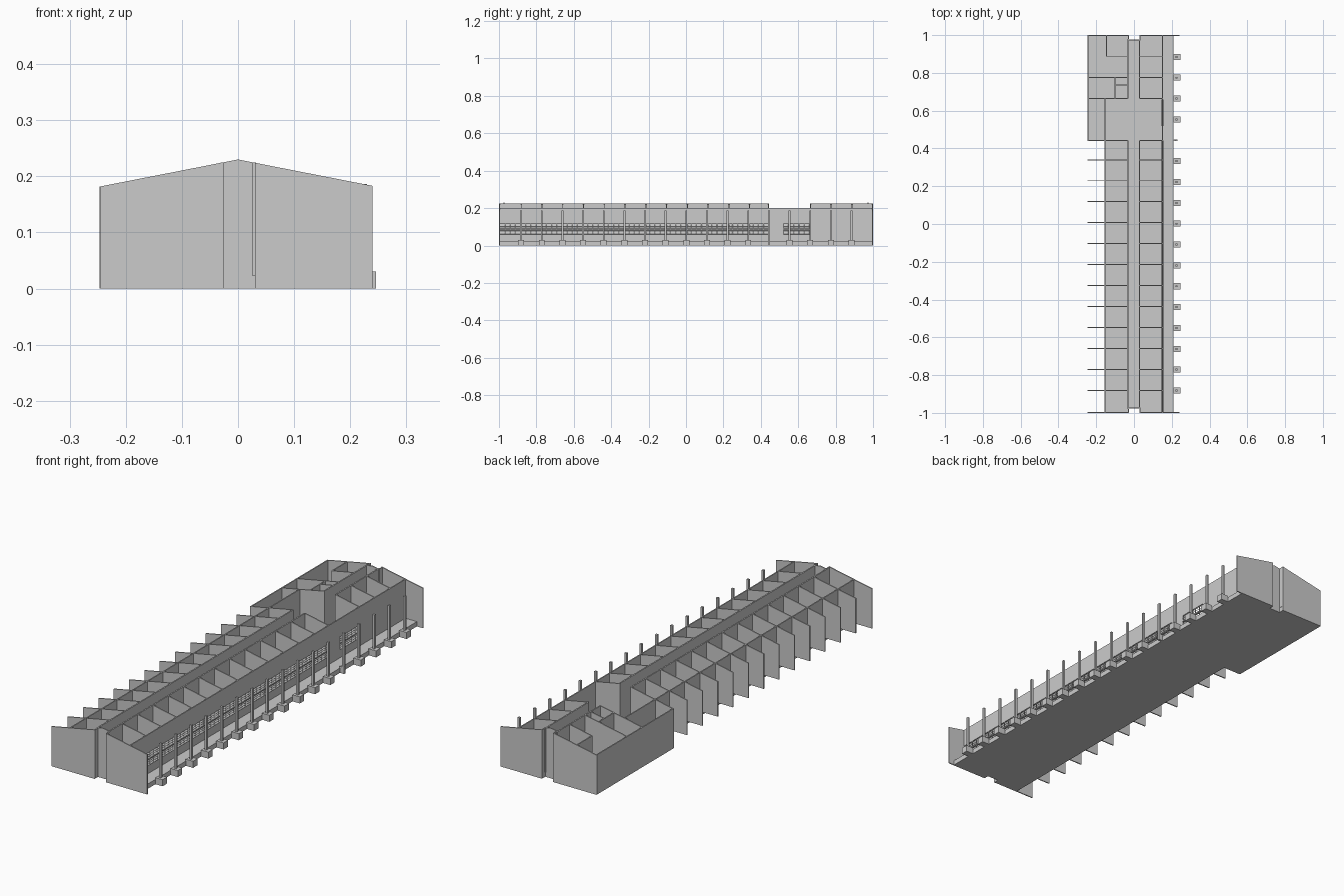
import bpy, bmesh, math
from mathutils import Matrix, Vector

if "Cube" in bpy.data.objects:
    bpy.data.objects.remove(bpy.data.objects["Cube"])

T = 0.005          # wall thickness
FL = 0.022         # floor level
BAY = 0.111        # bay spacing
bays = [-0.992 + BAY * i for i in range(13)] + [0.442]


def roof(x):
    """Height of the (absent) gable roof at x."""
    return 0.23 - 0.196 * abs(x)


def finish(name, bm):
    bmesh.ops.recalc_face_normals(bm, faces=bm.faces)
    me = bpy.data.meshes.new(name)
    bm.to_mesh(me)
    bm.free()
    ob = bpy.data.objects.new(name, me)
    bpy.context.collection.objects.link(ob)
    return ob


def box(bm, x0, x1, y0, y1, z0, z1, tilt=0):
    c = Vector(((x0 + x1) / 2, (y0 + y1) / 2, (z0 + z1) / 2))
    m = (Matrix.Translation(c) @ Matrix.Rotation(tilt, 4, 'Y')
         @ Matrix.Diagonal((x1 - x0, y1 - y0, z1 - z0, 1)))
    bmesh.ops.create_cube(bm, size=1, matrix=m)


def cross_wall(bm, x0, x1, y, z0=FL, t=T):
    """Wall across the building with a top following the roof slope."""
    xs = [x0, 0, x1] if x0 < 0 < x1 else [x0, x1]
    pts = [(x0, z0), (x1, z0)] + [(x, roof(x)) for x in reversed(xs)]
    f = bm.faces.new([bm.verts.new((x, y - t / 2, z)) for x, z in pts])
    r = bmesh.ops.extrude_face_region(bm, geom=[f])
    vs = [v for v in r['geom'] if isinstance(v, bmesh.types.BMVert)]
    bmesh.ops.translate(bm, verts=vs, vec=(0, t, 0))


def long_wall(bm, x, y0, y1, t=T):
    box(bm, x - t / 2, x + t / 2, y0, y1, FL, roof(x))


# Floor slab with the wider block at the back
bm = bmesh.new()
outline = [(-0.155, -0.975), (0.21, -0.975), (0.21, 0.975), (-0.245, 0.975),
           (-0.245, 0.442), (-0.155, 0.442)]
f = bm.faces.new([bm.verts.new((x, y, 0)) for x, y in outline])
r = bmesh.ops.extrude_face_region(bm, geom=[f])
bmesh.ops.translate(bm, vec=(0, 0, FL),
                    verts=[v for v in r['geom'] if isinstance(v, bmesh.types.BMVert)])
for s in (-1, 1):
    left = -0.155 if s < 0 else -0.245
    for a, b in ((left, -0.027), (0.03, 0.21)):
        box(bm, a, b, min(s * 0.975, s * 0.998), max(s * 0.975, s * 0.998), 0, FL)
finish("floor_slab", bm)

# Gable end walls and recessed corridor ends
bm = bmesh.new()
for y in (-0.9975, 0.9975):
    cross_wall(bm, -0.246, -0.026, y, 0)
    cross_wall(bm, 0.03, 0.24, y, 0)
    cross_wall(bm, -0.03, 0.034, y * 0.976, 0)
    for x in (-0.0285, 0.0325):
        lo, hi = sorted((y * 0.976, y))
        long_wall(bm, x, lo, hi)
finish("gable_end_walls", bm)

# Corridor walls, interrupted by the lobby
bm = bmesh.new()
for x in (-0.031, 0.029):
    long_wall(bm, x, -0.98, 0.442, 0.006)
    long_wall(bm, x, 0.665, 0.98, 0.006)
finish("corridor_walls", bm)

# Room partitions; the left ones run out as fins
bm = bmesh.new()
for y in bays[1:]:
    cross_wall(bm, -0.245, -0.031, y)
    cross_wall(bm, 0.029, 0.15, y)
for y in (0.665, 0.776, 0.888):
    cross_wall(bm, 0.029, 0.15, y)
finish("room_partitions", bm)

# Left room wall and back service block walls
bm = bmesh.new()
long_wall(bm, -0.153, -0.995, 0.665)
finish("left_room_wall", bm)
bm = bmesh.new()
box(bm, -0.2465, -0.2415, 0.44, 0.998, 0, roof(0.244))
cross_wall(bm, -0.245, -0.153, 0.442, 0)
for x0, y in ((-0.245, 0.665), (-0.245, 0.776), (-0.1, 0.735), (-0.145, 0.888)):
    cross_wall(bm, x0, -0.031, y)
long_wall(bm, -0.1, 0.665, 0.776)
long_wall(bm, -0.145, 0.888, 0.995)
finish("service_block_walls", bm)

# Right wall with long window band
XW, Z0, Z1 = 0.15, 0.06, 0.118
bm = bmesh.new()
x0, x1 = XW - T / 2, XW + T / 2
box(bm, x0, x1, -0.995, 0.995, FL, Z0)
box(bm, x0, x1, -0.995, 0.995, Z1, roof(XW))
for a, b in ((0.442, 0.52), (0.66, 0.995)):
    box(bm, x0, x1, a, b, Z0, Z1)
finish("right_room_wall", bm)

# Window rails, mullions and tilted louvres
rails, louvres = bmesh.new(), bmesh.new()
for a, b in ((-0.995, 0.442), (0.52, 0.66)):
    box(rails, XW - 0.004, XW + 0.005, a, b, 0.086, 0.091)
    n = round((b - a) / (BAY / 4))
    for i in range(n + 1):
        y = a + (b - a) * i / n
        box(rails, XW - 0.002, XW + 0.002, y - 0.0015, y + 0.0015, Z0, Z1)
    for row in (0.060, 0.091):
        for k in range(3):
            z = row + 0.0045 + k * 0.009
            box(louvres, XW - 0.006, XW + 0.006, a, b, z - 0.0007, z + 0.0007,
                math.radians(40))
finish("window_frames", rails)
finish("window_louvres", louvres)

# Veranda posts on square footings
posts, feet = bmesh.new(), bmesh.new()
for i in range(1, 18):
    y = -0.992 + i * 0.1104
    box(posts, 0.220, 0.230, y - 0.005, y + 0.005, FL, 0.186)
    if i != 13:
        box(feet, 0.209, 0.246, y - 0.016, y + 0.016, 0, 0.03)
    else:
        box(feet, 0.209, 0.231, y - 0.005, y + 0.005, 0, 0.03)
finish("veranda_posts", posts)
finish("post_footings", feet)
